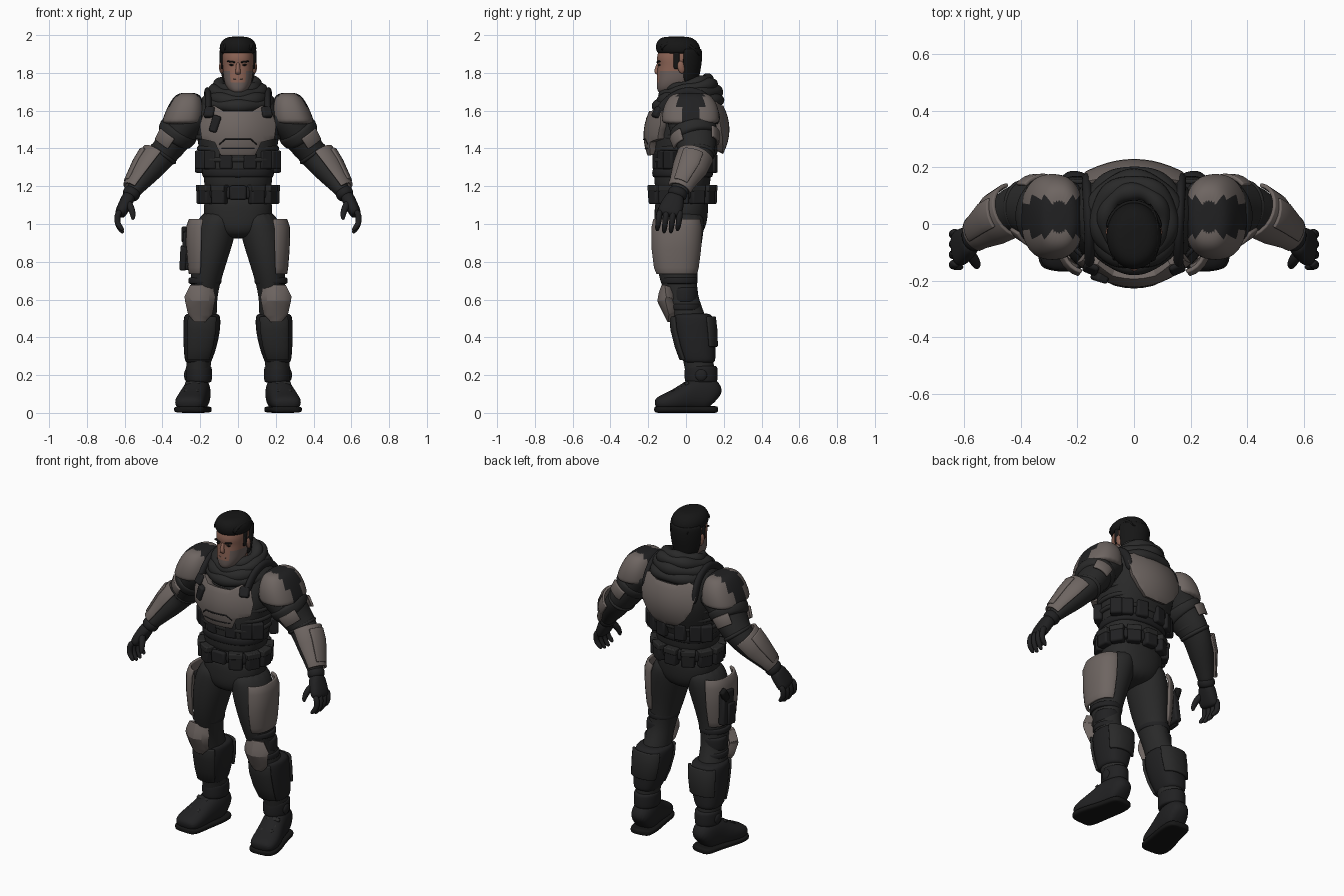
import bpy, bmesh, math, random
from mathutils import Vector, Matrix, Euler

random.seed(4)
if "Cube" in bpy.data.objects:
    bpy.data.objects.remove(bpy.data.objects["Cube"])


def material(name, *rgb):
    m = bpy.data.materials.new(name)
    m.use_nodes = True
    m.diffuse_color = (*rgb, 1)
    bsdf = m.node_tree.nodes["Principled BSDF"]
    bsdf.inputs["Base Color"].default_value = (*rgb, 1)
    bsdf.inputs["Roughness"].default_value = .8
    return m


CLOTH = material("charcoal cloth", .022, .022, .022)
GEAR = material("black gear", .015, .015, .016)
ARMOUR = material("taupe armour", .155, .13, .12)
SKIN = material("skin", .26, .125, .09)
STUBBLE = material("stubble", .15, .115, .105)
HAIR = material("black hair", .008, .008, .008)


def finish(name, bm, mats, mirror=False, thick=0, bevel=0, subsurf=0, rule=None):
    """Turn a bmesh into an object, colour it and add its modifiers."""
    bmesh.ops.recalc_face_normals(bm, faces=bm.faces)
    for f in bm.faces:
        f.smooth = True
        if rule:
            f.material_index = rule(f.calc_center_median())
    me = bpy.data.meshes.new(name)
    bm.to_mesh(me)
    bm.free()
    for m in mats if isinstance(mats, list) else [mats]:
        me.materials.append(m)
    ob = bpy.data.objects.new(name, me)
    bpy.context.scene.collection.objects.link(ob)
    if thick:
        s = ob.modifiers.new("Solidify", 'SOLIDIFY')
        s.thickness, s.offset = thick, 0
    if bevel:
        b = ob.modifiers.new("Bevel", 'BEVEL')
        b.width, b.segments, b.limit_method = bevel, 2, 'ANGLE'
    if subsurf:
        s = ob.modifiers.new("Subsurf", 'SUBSURF')
        s.levels = s.render_levels = subsurf
    else:
        bpy.ops.object.select_all(action='DESELECT')
        ob.select_set(True)
        bpy.context.view_layer.objects.active = ob
        bpy.ops.object.shade_smooth_by_angle(angle=math.radians(35))
    if mirror:
        ob.modifiers.new("Mirror", 'MIRROR')
    return ob


def tube(name, mats, rings, arc=None, flat=False, ref=(0, 1, 0), n=16, power=2, subsurf=2, **kw):
    """Loft rings (x, y, z, radius_u, radius_v) along their path; arc gives an open shell."""
    bm, loops = bmesh.new(), []
    centres = [Vector(r[:3]) for r in rings]
    for i, c in enumerate(centres):
        t = centres[min(i + 1, len(rings) - 1)] - centres[max(i - 1, 0)]
        t = Vector((0, 0, -1)) if flat else t.normalized()
        u = t.cross(Vector(ref)).normalized()
        v = u.cross(t)
        a0, a1 = arc or (0, 360)
        loop = []
        for k in range(n):
            a = math.radians(a0 + (a1 - a0) * k / (n - 1 if arc else n))
            co, si = (math.copysign(abs(w) ** (2 / power), w) for w in (math.cos(a), math.sin(a)))
            loop.append(bm.verts.new(c + u * co * rings[i][3] + v * si * rings[i][4]))
        loops.append(loop)
    for p, q in zip(loops, loops[1:]):
        for k in range(n - 1 if arc else n):
            j = (k + 1) % n
            bm.faces.new((p[k], p[j], q[j], q[k]))
    if not arc:
        bm.faces.new(loops[0])
        bm.faces.new(loops[-1])
    return finish(name, bm, mats, subsurf=subsurf, **kw)


def panel(name, mats, outline, surface, thick, sym=False, step=.03, **kw):
    """Bend a flat (x, z) outline onto y = surface(x, z) and thicken it."""
    if sym:
        outline = outline + [(-x, z) for x, z in reversed(outline) if x]
    bm = bmesh.new()
    bm.faces.new([bm.verts.new((x, 0, z)) for x, z in outline])
    for axis in (0, 2):
        for k in range(-10, 70):
            co, no = [0, 0, 0], [0, 0, 0]
            co[axis], no[axis] = k * step + .001, 1
            bmesh.ops.bisect_plane(bm, geom=bm.verts[:] + bm.edges[:] + bm.faces[:], plane_co=co, plane_no=no)
    for v in bm.verts:
        v.co.y = surface(v.co.x, v.co.z)
    return finish(name, bm, mats, thick=thick, bevel=.005, **kw)


def box(name, mats, loc, size, rot=(0, 0, 0), bevel=.01, **kw):
    bm = bmesh.new()
    bmesh.ops.create_cube(bm, size=1, matrix=Matrix.LocRotScale(Vector(loc), Euler(rot), Vector(size)))
    return finish(name, bm, mats, bevel=bevel, **kw)


def ball(name, mats, loc, size, rot=(0, 0, 0), **kw):
    bm = bmesh.new()
    bmesh.ops.create_uvsphere(bm, u_segments=16, v_segments=10, radius=1,
                              matrix=Matrix.LocRotScale(Vector(loc), Euler(rot), Vector(size)))
    return finish(name, bm, mats, **kw)


def band(name, mats, x, y, z, a, b, h, **kw):
    """A rolled strap or cuff around a vertical part."""
    rings = [(x, y, z + h * s, a * g, b * g) for s, g in ((.5, .9), (.45, 1), (-.45, 1), (-.5, .9))]
    return tube(name, mats, rings, flat=True, **kw)


# Torso and pelvis
tube("torso", CLOTH, [(0, .02, 1.73, .1, .1), (0, .03, 1.69, .19, .13), (0, .03, 1.61, .225, .165),
     (0, .015, 1.5, .23, .19), (0, 0, 1.4, .21, .18), (0, -.015, 1.32, .2, .16), (0, -.02, 1.24, .18, .15),
     (0, -.02, 1.15, .185, .15)], flat=True, power=2.4)
tube("pelvis", CLOTH, [(0, -.02, 1.18, .18, .145), (0, -.025, 1.06, .19, .145), (0, -.03, .98, .17, .14),
     (0, -.035, .92, .08, .1)], flat=True, power=2.3)

# Vest: chest plate, back plate, straps and pouches
chest = lambda x, z: -.205 + 2.2 * x * x + 2 * (z - 1.47) ** 2
back = lambda x, z: .21 - 1.6 * x * x - 2.2 * (z - 1.5) ** 2
panel("chest_plate", ARMOUR, [(0, 1.59), (.07, 1.59), (.12, 1.62), (.17, 1.59), (.19, 1.52), (.18, 1.45),
      (.115, 1.435), (.085, 1.37), (0, 1.37)], chest, .04, sym=True)
panel("chest_seam", GEAR, [(0, 1.452), (.07, 1.452), (.1, 1.425), (.098, 1.417), (.068, 1.444), (0, 1.444)],
      lambda x, z: chest(x, z) - .02, .008, sym=True)
panel("chest_lower_seam", GEAR, [(0, 1.402), (.088, 1.402), (.086, 1.396), (0, 1.396)],
      lambda x, z: chest(x, z) - .02, .008, sym=True)
panel("back_plate", ARMOUR, [(0, 1.62), (.07, 1.62), (.1, 1.65), (.15, 1.63), (.175, 1.57), (.16, 1.49),
      (.12, 1.43), (.07, 1.385), (0, 1.38)], back, .04, sym=True)
tube("shoulder_strap", GEAR, [(.17, .17, 1.52, .03, .02), (.165, .13, 1.66, .03, .02), (.16, .02, 1.72, .03, .02),
     (.155, -.1, 1.66, .03, .02), (.16, -.16, 1.56, .03, .02)], ref=(1, 0, 0), n=8, mirror=True)
box("strap_buckle", GEAR, (.15, -.15, 1.59), (.055, .04, .06), (-.5, 0, .4), mirror=True)
box("chest_radio", GEAR, (-.12, -.185, 1.53), (.045, .04, .09), (0, .3, -.3))
band("vest_waistband", GEAR, 0, -.018, 1.27, .195, .165, .05, power=2.4)
for i, x in enumerate((.06, .14, .19)):
    box("vest_front_pouch", GEAR, (x, -.155 + 2 * x * x, 1.34), (.07, .05, .1), (0, 0, x * 4), mirror=True)
    box("vest_back_pouch", GEAR, (x, .145 - 2 * x * x, 1.32), (.07, .05, .1), (0, 0, -x * 4), mirror=True)
    band("side_strap", CLOTH, 0, .005 - i * .008, 1.46 - i * .06, .232 - i * .008, .17, .03, power=2.4)

# Belt with pouches
band("belt", GEAR, 0, -.02, 1.165, .2, .165, .07, power=2.3)
box("belt_buckle", GEAR, (0, -.185, 1.165), (.09, .03, .075))
for deg in range(0, 360, 30):
    if deg != 270:
        a = math.radians(deg)
        spot = (.195 * math.cos(a), -.022 + .16 * math.sin(a), 1.155)
        box("belt_pouch", GEAR, spot, (.05, .078, .1), (0, 0, a))
        box("pouch_flap", CLOTH, (spot[0], spot[1], 1.19), (.056, .082, .035), (0, 0, a), bevel=.006)

# Scarf: stacked loops, higher at the back
for r, z, thick, tilt in ((.1, 1.735, .032, .3), (.125, 1.71, .036, .25), (.14, 1.675, .04, .17), (.16, 1.64, .035, .1)):
    bm, rows = bmesh.new(), []
    for i in range(40):
        a = math.tau * i / 40
        fat = thick * (1 + .14 * math.sin(5 * a + z * 90))
        rows.append([bm.verts.new(((r + fat * math.cos(b)) * math.cos(a), .015 + (r + fat * math.cos(b)) * math.sin(a),
                     z + tilt * r * math.sin(a) + fat * math.sin(b))) for b in (math.tau * k / 10 for k in range(10))])
    for i in range(40):
        p, q = rows[i], rows[(i + 1) % 40]
        for k in range(10):
            bm.faces.new((p[k], p[k - 1], q[k - 1], q[k]))
    finish("scarf_fold", bm, CLOTH, subsurf=1)

# Head
tube("neck", SKIN, [(0, -.02, 1.79, .06, .065), (0, .01, 1.64, .07, .07)], flat=True)
jaw = lambda c: int(c.z < 1.75 or (abs(c.x) > .045 and c.z < 1.8))
tube("head", [SKIN, STUBBLE], [(0, -.035, 1.97, .04, .06), (0, -.04, 1.95, .07, .095), (0, -.042, 1.9, .084, .11),
     (0, -.042, 1.87, .085, .114), (0, -.042, 1.845, .083, .107), (0, -.045, 1.81, .08, .108), (0, -.05, 1.78, .078, .104),
     (0, -.06, 1.75, .073, .096), (0, -.075, 1.72, .06, .08), (0, -.085, 1.7, .042, .064), (0, -.085, 1.69, .025, .045)],
     flat=True, n=24, power=2.25, rule=jaw)
tube("nose", SKIN, [(0, -.143, 1.86, .01, .008), (0, -.152, 1.83, .011, .012), (0, -.158, 1.805, .016, .015),
     (0, -.148, 1.79, .014, .008)], flat=True, n=8)
ball("eye", HAIR, (.033, -.14, 1.842), (.014, .009, .005), mirror=True)
box("eyebrow", HAIR, (.036, -.146, 1.859), (.042, .014, .008), (0, -.12, .2), bevel=.003, mirror=True)
box("mouth", STUBBLE, (0, -.149, 1.768), (.046, .009, .005), bevel=.002)
ball("ear", SKIN, (.088, -.025, 1.83), (.012, .02, .034), (.2, 0, .2), mirror=True)

# Hair: crown, nape, sideburns and swept locks
tube("hair_crown", HAIR, [(0, -.05, 1.993, .04, .06), (0, -.05, 1.982, .078, .095), (0, -.045, 1.95, .1, .12),
     (0, -.04, 1.915, .1, .12), (0, -.036, 1.895, .088, .113)], flat=True)
tube("hair_nape", HAIR, [(0, -.03, 1.93, .095, .108), (0, -.03, 1.85, .092, .105), (0, -.028, 1.79, .082, .09),
     (0, -.02, 1.75, .07, .075)], arc=(8, 172), flat=True, thick=.02)
box("sideburn", HAIR, (.084, -.05, 1.865), (.016, .03, .09), (0, .05, 0), mirror=True)
for i in range(24):
    x, d = random.uniform(-.08, .08), random.uniform(-.02, .02)
    top = 1.985 - 4 * x * x
    tube("hair_lock", HAIR, [(x, -.15 + 5 * x * x, top - .05, .004, .004), (x, -.142 + 3 * x * x, top - .015, .012, .01),
         (x + d, -.05, top, .014, .01), (x * .9 + d, .03, top - .02, .012, .01), (x * .8, .075, top - .08, .002, .003)],
         ref=(1, 0, 0), n=6, subsurf=1)

# Arms: sleeve, shoulder guard, arm plates and bracers
arm = [(.19, .03, 1.6, .1, .13), (.26, .025, 1.56, .105, .135), (.33, .045, 1.46, .09, .115), (.38, .06, 1.39, .08, .1),
       (.42, .055, 1.345, .075, .085), (.475, .02, 1.28, .07, .075), (.54, -.025, 1.195, .045, .052), (.57, -.05, 1.15, .038, .045)]
grow = lambda rings, g: [(x, y, z, a + g, b + g) for x, y, z, a, b in rings]
tube("sleeve", CLOTH, arm, mirror=True)
tube("sleeve_roll", CLOTH, [(.3, .035, 1.515, .105, .125), (.315, .04, 1.49, .112, .13), (.335, .045, 1.46, .105, .125),
     (.345, .05, 1.445, .09, .11)], mirror=True)
for x, y, z in ((.365, .055, 1.41), (.395, .06, 1.37)):
    tube("elbow_fold", CLOTH, [(x - .012, y, z + .016, .075, .088), (x, y, z, .088, .103),
         (x + .012, y, z - .016, .075, .088)], mirror=True)
tube("shoulder_guard", [ARMOUR, GEAR], [(.265, .025, 1.695, .03, .06), (.265, .025, 1.685, .07, .11),
     (.275, .025, 1.62, .1, .148), (.29, .025, 1.55, .112, .155), (.295, .025, 1.525, .108, .15)], flat=True, n=24,
     power=2.4, mirror=True, rule=lambda c: int(abs(c.y - .025) < .065))
for a in (-65, 75):
    tube("upper_arm_plate", ARMOUR, grow([(.33, .045, 1.47, .1, .12), (.365, .055, 1.415, .09, .108)], .008),
         arc=(a - 28, a + 28), n=6, thick=.014, subsurf=0, bevel=.004, mirror=True)
tube("bracer", ARMOUR, [(.42, .05, 1.355, .092, .095), (.475, .02, 1.285, .084, .09), (.53, -.018, 1.215, .06, .066),
     (.555, -.035, 1.18, .056, .06)], arc=(-85, 85), n=12, thick=.014, subsurf=0, bevel=.004, mirror=True)
tube("bracer_ridge", ARMOUR, [(.435, .04, 1.34, .098, .1), (.475, .02, 1.285, .092, .098), (.545, -.028, 1.195, .064, .068)],
     arc=(-32, 32), n=6, thick=.014, subsurf=0, bevel=.004, mirror=True)

# Gloves
tube("glove_cuff", GEAR, [(.55, -.035, 1.185, .045, .05), (.565, -.045, 1.16, .05, .055), (.58, -.055, 1.135, .04, .048)],
     mirror=True)
tube("palm", GEAR, [(.57, -.05, 1.16, .036, .045), (.59, -.065, 1.12, .036, .058), (.615, -.085, 1.07, .034, .068),
     (.63, -.09, 1.04, .026, .06)], power=2.5, mirror=True)
for i in range(4):
    y, low = -.143 + .036 * i, .012 * abs(i - 1.5)
    tube("finger", GEAR, [(.625, y + .005, 1.075, .017, .017), (.641, y, 1.04, .019, .018), (.638, y - .004, 1, .017, .016),
         (.622, y - .008, .965 + low, .015, .015), (.606, y - .01, .945 + low, .009, .009)], n=8, mirror=True)
tube("thumb", GEAR, [(.59, -.09, 1.125, .02, .024), (.567, -.125, 1.09, .021, .022), (.555, -.145, 1.05, .017, .017),
     (.556, -.152, 1.02, .009, .009)], n=8, mirror=True)

# Legs: trousers, thigh plates, knee pads and gaiters
tube("trouser_leg", CLOTH, [(.095, -.03, 1.08, .09, .13), (.12, -.035, .98, .118, .135), (.145, -.045, .86, .108, .125),
     (.165, -.045, .73, .085, .105), (.18, -.025, .62, .07, .085), (.19, .01, .52, .08, .095), (.195, .04, .4, .08, .095),
     (.21, .07, .27, .065, .08), (.21, .08, .12, .06, .075)], flat=True, mirror=True)
tube("thigh_plate", ARMOUR, [(.14, -.05, 1.025, .113, .122), (.145, -.05, .98, .123, .133), (.15, -.052, .87, .116, .13),
     (.16, -.052, .77, .098, .117), (.165, -.05, .735, .088, .104)], arc=(-72, 75), n=14, flat=True, power=2.5,
     thick=.016, subsurf=0, bevel=.005, mirror=True)
for z, g in ((.7, .1), (.56, .085)):
    band("knee_strap", GEAR, .175 + .02 * (z < .6), -.035 + .03 * (z < .6), z, g - .01, g, .035, mirror=True)
band("knee_joint", GEAR, .185, -.01, .625, .078, .075, .08, mirror=True)
panel("knee_pad", ARMOUR, [(.15, .67), (.24, .67), (.268, .61), (.25, .53), (.225, .49), (.18, .49), (.15, .53),
      (.135, .61)], lambda x, z: -.13 + 9 * (x - .2) ** 2 + .5 * max(0, .6 - z) + .35 * max(0, z - .6), .05,
      step=.033, mirror=True)
gaiter = [(.19, .03, .53, .085, .095), (.19, .035, .51, .1, .112), (.192, .042, .44, .1, .113), (.2, .055, .35, .09, .103),
          (.21, .068, .28, .074, .09), (.21, .07, .26, .065, .08)]
tube("gaiter", GEAR, gaiter, flat=True, power=2.5, mirror=True)
tube("calf_plate", CLOTH, grow(gaiter[1:4], .004), arc=(35, 145), n=8, flat=True, power=2.5, thick=.016, subsurf=0,
     bevel=.005, mirror=True)
tube("shin_plate", CLOTH, grow(gaiter[1:5], .004), arc=(-130, -50), n=8, flat=True, power=2.5, thick=.016, subsurf=0,
     bevel=.005, mirror=True)

# Boots
band("boot_cuff", GEAR, .208, .08, .205, .072, .09, .09, mirror=True)
ball("ankle_disc", GEAR, (.272, .08, .2), (.014, .032, .032), mirror=True)
foot = [(.205, .165, .07, .04, .05), (.208, .14, .1, .066, .09), (.215, .07, .105, .072, .1), (.232, 0, .085, .074, .075),
        (.25, -.07, .062, .083, .055), (.258, -.13, .052, .08, .043), (.26, -.165, .045, .055, .025)]
tube("boot", GEAR, foot, ref=(0, 0, 1), power=2.4, mirror=True)
tube("boot_sole", HAIR, [(x, y * 1.03, .018, a + .006, .018) for x, y, z, a, b in foot], ref=(0, 0, 1), power=4, mirror=True)
for y, z in ((.0, .155), (-.035, .128), (-.07, .112)):
    box("boot_lace_strap", CLOTH, (.24 - y * .1, y, z), (.08, .022, .018), (.5, 0, .15), bevel=.005, mirror=True)

# Holster with sidearm on the right thigh
box("holster", GEAR, (-.275, -.0, .86), (.04, .1, .2), (.1, .05, 0))
box("holster_pocket", GEAR, (-.29, -.015, .82), (.035, .07, .13), (.1, .05, 0))
box("sidearm_grip", HAIR, (-.285, .03, .945), (.03, .045, .08), (-.5, 0, 0))
